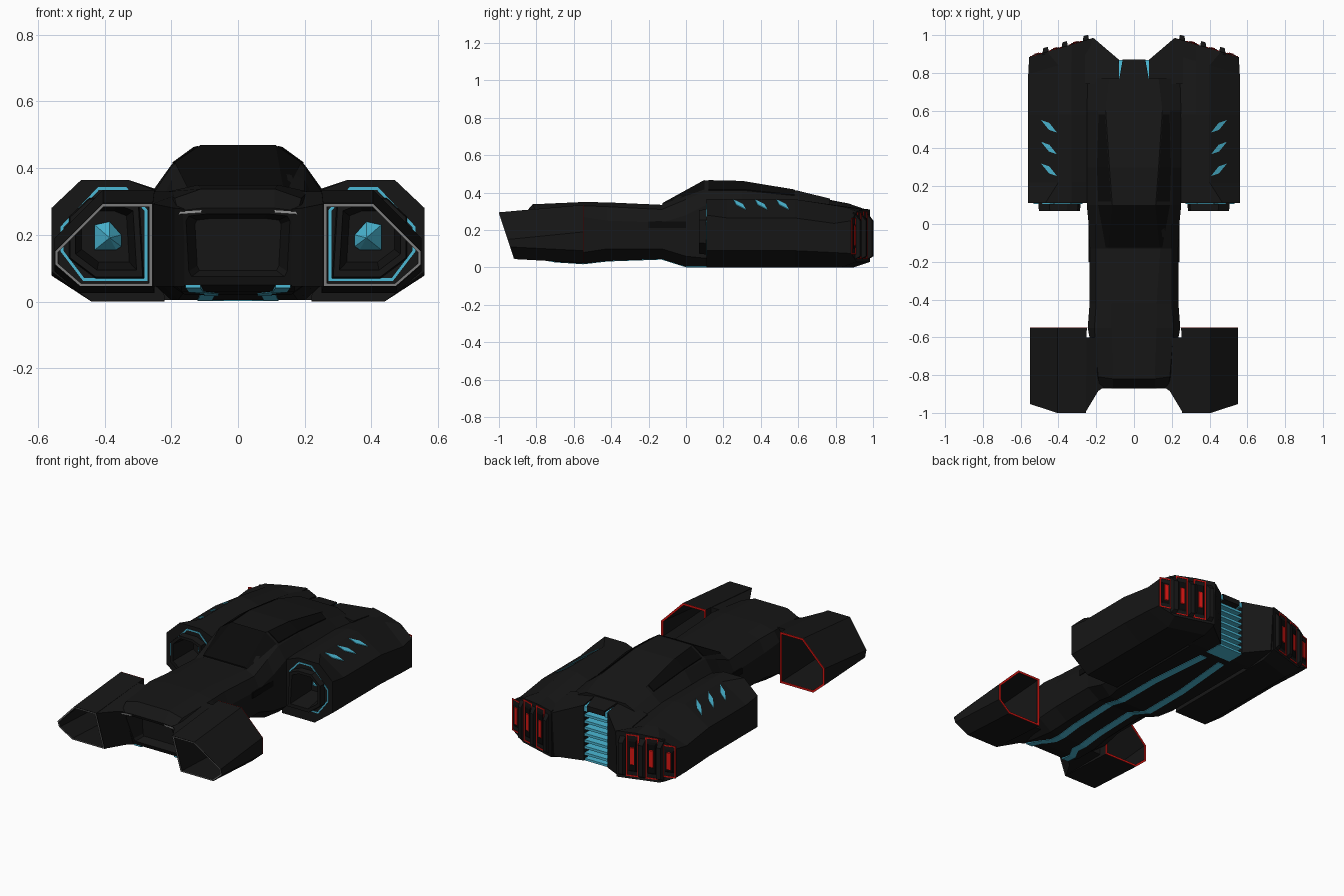
import bpy, bmesh
from mathutils import Vector

if "Cube" in bpy.data.objects:
    bpy.data.objects.remove(bpy.data.objects["Cube"])


def material(name, rgb):
    m = bpy.data.materials.new(name)
    m.diffuse_color = (*rgb, 1)
    m.use_nodes = True
    m.node_tree.nodes["Principled BSDF"].inputs["Base Color"].default_value = m.diffuse_color
    return m


HULL = material("hull_black", (0.008, 0.008, 0.008))
GLASS = material("dark_panel", (0.003, 0.003, 0.003))
CYAN = material("cyan_glow", (0.07, 0.48, 0.66))
RED = material("red_glow", (0.7, 0.008, 0.006))
TRIM = material("grey_trim", (0.3, 0.3, 0.3))


def finish(name, bm, mat, mirror):
    bmesh.ops.recalc_face_normals(bm, faces=bm.faces)
    me = bpy.data.meshes.new(name)
    bm.to_mesh(me)
    bm.free()
    me.materials.append(mat)
    ob = bpy.data.objects.new(name, me)
    bpy.context.collection.objects.link(ob)
    if mirror:
        ob.modifiers.new("mirror", "MIRROR").use_mirror_merge = False
    return ob


def loft(name, rings, mat=HULL, mirror=True, cyclic=False):
    """Skin matching rings of points; cyclic closes the last ring to the first."""
    bm = bmesh.new()
    rows = [[bm.verts.new(p) for p in r] for r in rings]
    n = len(rows[0])
    for a, b in zip(rows, rows[1:] + (rows[:1] if cyclic else [])):
        for i in range(n):
            j = (i + 1) % n
            bm.faces.new((a[i], a[j], b[j], b[i]))
    if not cyclic:
        bm.faces.new(rows[0])
        bm.faces.new(rows[-1])
    return finish(name, bm, mat, mirror)


def outline(name, pts, width, depth, mat, mirror=True):
    """Thin glowing frame along the inside of a flat polygon."""
    bm = bmesh.new()
    f = bm.faces.new([bm.verts.new(p) for p in pts])
    bm.normal_update()
    bmesh.ops.inset_individual(bm, faces=[f], thickness=width, use_even_offset=True)
    bmesh.ops.delete(bm, geom=[f], context="FACES_ONLY")
    ext = bmesh.ops.extrude_face_region(bm, geom=bm.faces[:], use_keep_orig=True)
    bmesh.ops.translate(bm, vec=(0, depth, 0),
                        verts=[v for v in ext["geom"] if isinstance(v, bmesh.types.BMVert)])
    return finish(name, bm, mat, mirror)


def slab(name, edges, depth, mat, mirror=True):
    """Plate following pairs of edge points, thickened along z."""
    d = Vector((0, 0, depth))
    return loft(name, [[Vector(a), Vector(b), Vector(b) + d, Vector(a) + d]
                       for a, b in edges], mat, mirror)


def box(name, x0, x1, y0, y1, z0, z1, mat=HULL, mirror=True):
    return slab(name, [((x0, y0, z0), (x1, y0, z0)), ((x0, y1, z0), (x1, y1, z0))],
                z1 - z0, mat, mirror)


def shrink(pts, k, y=None):
    c = sum((Vector(p) for p in pts), Vector()) / len(pts)
    out = [c + (Vector(p) - c) * k for p in pts]
    for p in out:
        if y is not None:
            p.y = y
    return out


# Central fuselage: y, then bottom, lower side, upper side, shoulder, roof edge (x, z)
SECTIONS = [
    (-.87, .17, .05, .18, .07, .19, .255, .18, .272, .11, .28),
    (-.82, .17, .03, .20, .06, .20, .27, .19, .31, .11, .338),
    (-.55, .16, .02, .245, .08, .245, .27, .21, .33, .12, .35),
    (-.42, .15, .035, .235, .10, .235, .25, .20, .325, .12, .348),
    (-.13, .15, .045, .235, .10, .235, .24, .20, .31, .14, .335),
    (0.0, .18, .004, .24, .06, .24, .28, .20, .364, .126, .408),
    (.10, .20, .004, .25, .05, .25, .33, .20, .405, .115, .465),
    (.30, .20, .004, .25, .05, .25, .34, .20, .41, .13, .46),
    (.60, .20, .004, .25, .05, .25, .335, .19, .38, .15, .41),
    (.77, .20, .004, .24, .05, .25, .31, .18, .345, .13, .368),
]
rings = []
for y, *c in SECTIONS:
    rake = .4 if y < -.8 else 0  # nose face leans back under the hood
    half = [(c[i], y + rake * (c[9] - c[i + 1]), c[i + 1]) for i in range(0, 10, 2)]
    rings.append(half + [(-x, yy, z) for x, yy, z in reversed(half)])
loft("fuselage", [shrink(rings[0], .68, -.74), shrink(rings[0], .82)] + rings, mirror=False)

# Windshield, side windows, headlights and side vents
loft("windshield", [
    [(-.15, -.125, .338), (-.135, -.125, .345), (.135, -.125, .345), (.15, -.125, .338)],
    [(-.19, .10, .418), (-.113, .10, .469), (.113, .10, .469), (.19, .10, .418)]], GLASS, False)
slab("side_window", [((.12, .12, .467), (.19, .12, .418)), ((.134, .30, .463), (.196, .30, .418)),
                     ((.153, .58, .417), (.188, .58, .389))], -.02, GLASS)
slab("headlight", [((.11, -.871, .274), (.20, -.871, .268)), ((.11, -.85, .274), (.20, -.85, .268))],
     -.008, TRIM)
box("side_vent", .20, .24, -.2, 0, .21, .245, GLASS)

# Open front pods, slanted mouth, with grey and red rims
HEX = [(.255, .045), (.255, .295), (.405, .295), (.55, .15), (.55, .11), (.475, .045)]
mouth = [(x, -1 + (.295 - z) * .33, z) for x, z in HEX]
tail = [(.25, -.55, .025), (.25, -.55, .335), (.405, -.55, .335),
        (.55, -.55, .19), (.55, -.55, .09), (.475, -.55, .025)]
loft("front_pod", [mouth, tail, shrink(tail, .92), shrink(mouth, .92)], cyclic=True)
outline("pod_front_rim", shrink(mouth, .98), .007, -.002, TRIM)
outline("pod_rear_rim", tail, .012, .003, RED)

# Fairings joining pods to the nose
nose = [(.16, -.865, .277), (.19, -.885, .28), (.256, -.995, .293), (.256, -.6, .33), (.16, -.6, .33)]
loft("nose_fairing", [[(x, y + .085 * (y < -.8), .045) for x, y, z in nose], nose])


# Rear nacelles, end face swept forward on the outside
def back(x, z, off=0.0):
    return (x, .975 - .3 * (x - .25) + off, z)


front = [(x, .11, z) for x, z in ((.22, 0), (.44, 0), (.56, .09), (.56, .28), (.47, .365),
                                  (.33, .365), (.24, .33))]
mid = [(.22, 0), (.44, 0), (.56, .09), (.56, .265), (.40, .365), (.33, .365), (.24, .335)]
end = [(.22, .03), (.46, .03), (.555, .075), (.555, .25), (.46, .30), (.33, .31), (.22, .31)]
loft("nacelle", [shrink(front, .42, .24), shrink(front, .54, .07), shrink(front, .64, .07),
                 shrink(front, .66, .11), front,
                 [(x, .22, z) for x, z in mid], [(x, .58, z) for x, z in mid],
                 [back(x, z * .89, -.09) for x, z in mid], [back(x, z) for x, z in end]])

# Intake glow frame and gem
outline("intake_frame", [(x, .11, z) for x, z in (
    (.272, .062), (.272, .275), (.335, .343), (.42, .343), (.532, .225), (.532, .15), (.465, .062))],
    .008, -.003, CYAN)
gem = [(.35, .23, .165), (.35, .23, .2), (.385, .23, .24), (.43, .23, .23),
       (.43, .23, .155), (.365, .23, .155)]
loft("intake_gem", [gem, shrink(gem, .05, .17)], CYAN)

# Glowing slashes lying on the nacelle's upper chamfer
for y in (.29, .405, .52):
    a, b, c, d = [(x, y + dy, .369 - .625 * (x - .40)) for x, dy in
                  ((.408, -.036), (.45, -.022), (.492, .03), (.448, .015))]
    slab("slash_light", [(a, b), (d, c)], -.012, CYAN)

# Exhausts: dark ribs with red frames and cores between them
for x in (.255, .367, .468):
    loft("exhaust_rib", [[back(x - .018, .04, -.01), back(x + .018, .04, -.01),
                          back(x + .018, .295, -.01), back(x - .018, .295, -.01)],
                         [back(x - .012, .06, .025), back(x + .012, .06, .025),
                          back(x + .012, .25, .025), back(x - .012, .25, .025)]])
for x, z0, z1 in ((.311, .045, .30), (.418, .045, .295), (.515, .07, .265)):
    def rect(w, a, b, off):
        return [back(x - w, a, off), back(x + w, a, off), back(x + w, b, off), back(x - w, b, off)]
    outline("exhaust_frame", rect(.036, z0, z1, 0), .007, .003, RED)
    loft("exhaust_panel", [rect(.028, z0 + .02, z1 - .02, -.005), rect(.02, z0 + .04, z1 - .04, .006)], GLASS)
    loft("exhaust_core", [rect(.013, .11, .23, 0), rect(.011, .12, .22, .009)], RED)

# Tail: wedges either side of a stack of cyan slats
plan = [(.08, .74), (.08, .87), (.215, .985), (.26, .972), (.26, .74)]
loft("tail_wedge", [[(x, y - .02 * (y > .9), .004 + .026 * (y > .9)) for x, y in plan],
                    [(x, y, .36 - .15 * (y - .75) - .2 * max(x - .1, 0)) for x, y in plan]])
loft("tail_cap", [[(-.09, .70, .30), (.09, .70, .30), (.09, .70, .375), (-.09, .70, .375)],
                  [(-.06, .87, .31), (.06, .87, .31), (.06, .87, .342), (-.06, .87, .342)]], mirror=False)
for i in range(7):
    z = .035 + i * .039
    box("tail_slat", -.085, .085, .76, .862, z, z + .015, CYAN, False)
slab("tail_edge_light", [((.06, .77, .35), (.081, .77, .35)), ((.06, .868, .334), (.081, .868, .334))],
     -.03, CYAN)

# Underside light strips and rear patch
PATH = [(.135, -.776, .044), (.125, -.70, .03), (.08, -.62, .025), (.08, -.55, .02), (.08, -.42, .035),
        (.08, -.13, .045), (.10, 0, .004), (.10, .30, .004), (.065, .70, .004)]
slab("belly_strip", [((x - .022, y, z - .003), (x + .022, y, z - .003)) for x, y, z in PATH], .012, CYAN)
box("belly_patch", -.085, .085, .75, .86, .001, .014, CYAN, False)
